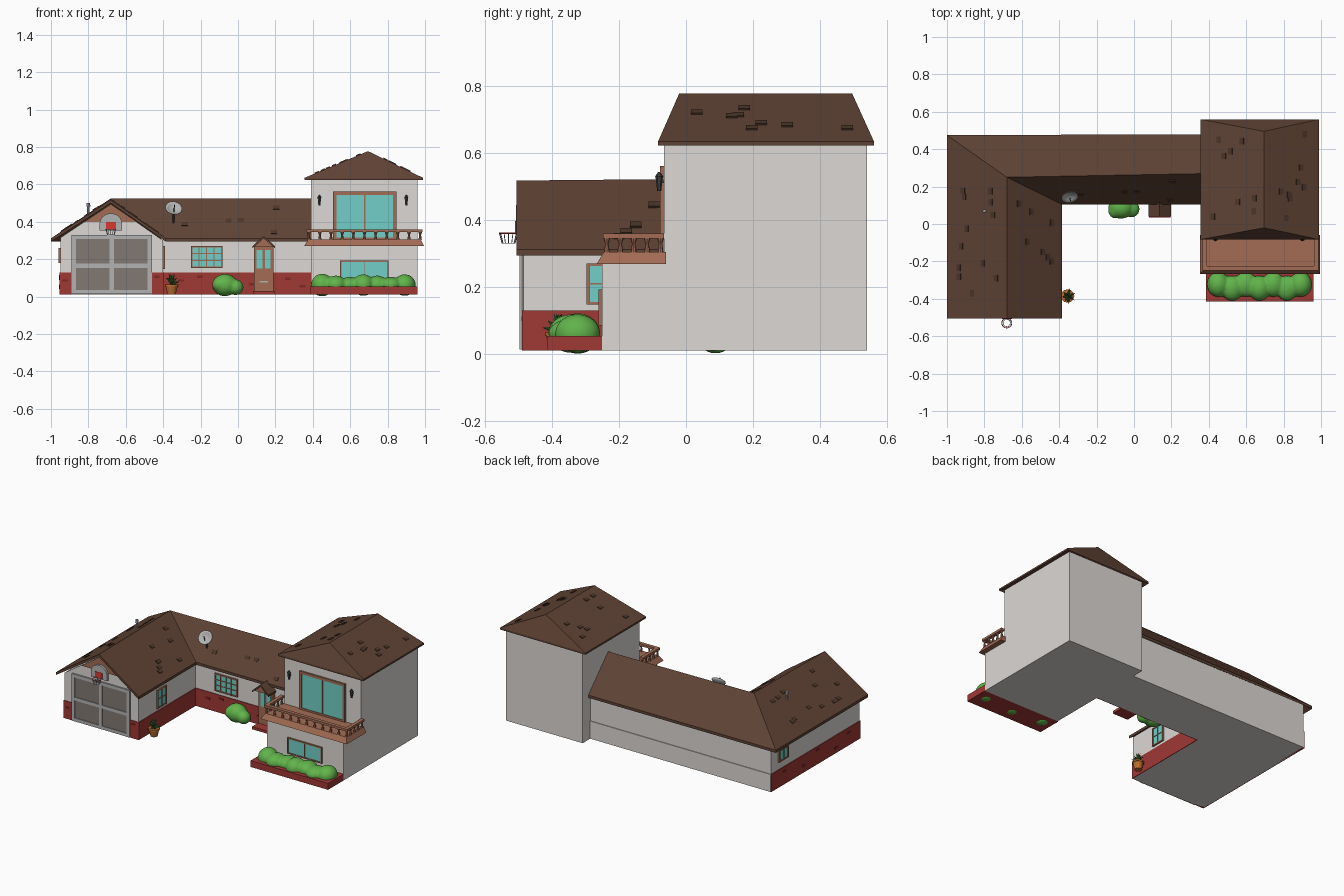
import bpy, bmesh, math, random
from mathutils import Matrix, Vector as V

if "Cube" in bpy.data.objects:
    bpy.data.objects.remove(bpy.data.objects["Cube"])
random.seed(4)

def material(name, r, g, b):
    m = bpy.data.materials.new(name)
    m.diffuse_color = (r, g, b, 1)
    m.use_nodes = True
    m.node_tree.nodes["Principled BSDF"].inputs["Base Color"].default_value = m.diffuse_color
    return m

ROOF = material("roof_brown", .115, .055, .035)
TILE = material("tile_dark", .07, .035, .022)
WALL = material("plaster", .72, .69, .66)
BRICK = material("brick", .35, .04, .036)
DARKBRICK = material("brick_dark", .2, .02, .02)
WOOD = material("wood", .36, .15, .09)
GLASS = material("glass", .17, .62, .57)
LEAF = material("leaf", .12, .45, .07)
STEM = material("plant_green", .05, .16, .04)
POT = material("terracotta", .5, .16, .03)
PANEL = material("door_panel", .22, .19, .17)
GREY = material("light_grey", .45, .45, .45)
DARK = material("dark_metal", .05, .05, .05)
RED = material("red", .7, .04, .03)

def finish(name, bm, mat, smooth=False):
    bmesh.ops.recalc_face_normals(bm, faces=bm.faces[:])
    me = bpy.data.meshes.new(name)
    for f in bm.faces:
        f.smooth = smooth
    bm.to_mesh(me)
    bm.free()
    me.materials.append(mat)
    ob = bpy.data.objects.new(name, me)
    bpy.context.collection.objects.link(ob)
    return ob

def add_box(bm, x0, x1, y0, y1, z0, z1, M=Matrix()):
    m = Matrix.Translation(((x0+x1)/2, (y0+y1)/2, (z0+z1)/2)) @ Matrix.Diagonal((x1-x0, y1-y0, z1-z0, 1))
    bmesh.ops.create_cube(bm, size=1, matrix=M @ m)

def boxes(name, mat, *dims):
    bm = bmesh.new()
    for d in dims:
        add_box(bm, *d)
    return finish(name, bm, mat)

def solid(name, mat, faces, offset):
    """Sheet of faces thickened along an offset vector."""
    bm = bmesh.new()
    for f in faces:
        bm.faces.new([bm.verts.new(p) for p in f])
    bmesh.ops.remove_doubles(bm, verts=bm.verts[:], dist=1e-5)
    g = bmesh.ops.extrude_face_region(bm, geom=bm.faces[:], use_keep_orig=True)['geom']
    bmesh.ops.translate(bm, verts=[v for v in g if isinstance(v, bmesh.types.BMVert)], vec=offset)
    return finish(name, bm, mat)

def gable(name, mat, pts, y0, y1):
    return solid(name, mat, [[(x, y0, z) for x, z in pts]], (0, y1-y0, 0))

def cone(bm, p, q, r0, r1, n=8):
    p, q = V(p), V(q)
    M = Matrix.Translation((p+q)/2) @ (q-p).to_track_quat('Z', 'Y').to_matrix().to_4x4()
    bmesh.ops.create_cone(bm, cap_ends=True, segments=n, radius1=r0, radius2=r1, depth=(q-p).length, matrix=M)

def window(name, loc, w, h, cols, rows, turn=0, t=.008, mat=WOOD):
    M = Matrix.Translation(loc) @ Matrix.Rotation(math.radians(turn), 4, 'Z')
    bm = bmesh.new()
    add_box(bm, -w/2, w/2, -.004, .004, -h/2, h/2, M)
    finish(name + "_pane", bm, GLASS)
    bm = bmesh.new()
    for i in range(cols+1):
        k = t if i in (0, cols) else t*.5
        x = -w/2 + w*i/cols
        add_box(bm, x-k/2, x+k/2, -.009, .005, -h/2-t/2, h/2+t/2, M)
    for i in range(rows+1):
        k = t if i in (0, rows) else t*.5
        z = -h/2 + h*i/rows
        add_box(bm, -w/2, w/2, -.008, .005, z-k/2, z+k/2, M)
    finish(name + "_frame", bm, mat)

def bush(name, lumps):
    bm = bmesh.new()
    for x, y, z, rx, ry, rz in lumps:
        M = Matrix.Translation((x, y, z)) @ Matrix.Diagonal((rx, ry, rz, 1))
        bmesh.ops.create_icosphere(bm, subdivisions=3, radius=1, matrix=M)
    ob = finish(name, bm, LEAF, True)
    r = ob.modifiers.new("blend", 'REMESH')
    r.mode, r.voxel_size, r.use_smooth_shade = 'VOXEL', .008, True
    s = ob.modifiers.new("soften", 'SMOOTH')
    s.iterations = 3

def loose_tiles(name, a, b, c, d, n):
    """Raised tiles scattered over slope a-b (eave) to d-c (ridge)."""
    a, b, c, d = map(V, (a, b, c, d))
    e = (b-a).normalized()
    nn = e.cross(d-a).normalized()
    nn = nn if nn.z > 0 else -nn
    R = Matrix((e, nn.cross(e), nn)).transposed().to_4x4()
    bm = bmesh.new()
    for _ in range(n):
        u, v = random.uniform(.1, .9), random.uniform(.12, .88)
        p = a.lerp(b, u).lerp(d.lerp(c, u), v)
        add_box(bm, -.017, .017, -.012, .012, -.003, .005, Matrix.Translation(p) @ R)
    finish(name, bm, TILE)

# walls
gable("garage_body", WALL, [(-.95, .012), (-.95, .315), (-.68, .495), (-.40, .30), (-.40, .012)], -.485, .2)
boxes("main_body", WALL, (-.95, .40, .12, .455, .012, .31))
boxes("tower_body", WALL, (.39, .96, -.065, .54, .012, .63), (.39, .96, -.25, 0, .012, .28))
boxes("back_base", WALL, (-.95, .39, .44, .46, .012, .13))

# brick plinth
boxes("brick_base", BRICK, (-.955, -.94, -.487, .455, .012, .13), (-.41, -.395, -.487, .12, .012, .13),
      (-.955, -.89, -.489, -.47, .012, .13), (-.46, -.395, -.489, -.47, .012, .13),
      (-.40, .39, .115, .13, .012, .13))
boxes("odd_bricks", DARKBRICK, *[(-.957, -.95, y, y+.035, z, z+.015) for y, z in
      [(-.38, .09), (-.25, .04), (-.05, .1), (.1, .05), (.3, .09)]],
      *[(x, x+.03, .112, .12, z, z+.013) for x, z in [(-.32, .08), (-.22, .1), (.06, .06), (.25, .09), (.33, .05)]],
      (-.94, -.91, -.491, -.48, .08, .093), (-.45, -.42, -.491, -.48, .1, .113))

# long L-shaped roof
A, B, C = (-1, -.505, .312), (-1, .475, .312), (.40, .48, .312)
D, E, F = (.40, .105, .312), (-.385, .105, .312), (-.385, -.505, .312)
R1, R2, R3 = (-.68, -.505, .518), (-.68, .25, .525), (.40, .27, .525)
solid("long_roof", ROOF, [(A, R1, R2, B), (B, R2, R3, C), (D, R3, R2, E), (E, R2, R1, F)], (0, 0, -.018))
# hipped tower roof
a, b, c, d = [(x, y, .635) for x, y in [(.355, -.083), (.99, -.083), (.99, .56), (.355, .56)]]
p, q = (.695, -.02, .778), (.695, .495, .778)
solid("tower_roof", ROOF, [(a, b, p), (b, c, q, p), (c, d, q), (d, a, p, q)], (0, 0, -.012))
for i, (s, n) in enumerate([((A, B, R2, R1), 12), ((F, E, R2, R1), 7), ((E, D, R3, R2), 5),
                            ((b, c, q, p), 8), ((d, a, p, q), 8)]):
    loose_tiles("loose_tiles_%d" % i, *s, n)

# garage front
gable("gable_trim", WOOD, [(-.82, .40), (-.54, .40), (-.68, .495)], -.492, -.48)
boxes("garage_door", PANEL, (-.89, -.46, -.490, -.47, .014, .325))
boxes("garage_door_frame", GREY, *[(x-.011, x+.011, -.496, -.47, .014, .33) for x in (-.878, -.675, -.472)],
      *[(-.889, -.461, -.495, -.47, z-.011, z+.011) for z in (.025, .165, .319)])

# basketball hoop
arc = [(-.68 + .06*math.cos(t*math.pi/12), .39 + .055*math.sin(t*math.pi/12)) for t in range(13)]
gable("backboard", GREY, [(-.62, .355)] + arc + [(-.74, .355)], -.506, -.49)
boxes("backboard_target", RED, (-.707, -.653, -.509, -.50, .36, .398))
bm = bmesh.new()
bmesh.ops.create_cone(bm, cap_ends=False, segments=12, radius1=.019, radius2=.027, depth=.03,
                      matrix=Matrix.Translation((-.68, -.529, .346)))
net = finish("hoop_net", bm, GREY)
net.modifiers.new("strings", 'WIREFRAME').thickness = .003
bpy.ops.mesh.primitive_torus_add(major_radius=.027, minor_radius=.002, major_segments=20, minor_segments=6, location=(-.68, -.529, .361))
hoop = bpy.context.object
hoop.name = "hoop_ring"
hoop.data.materials.append(RED)

# windows and glass doors
window("main_window", (-.168, .117, .212), .16, .11, 4, 3)
window("garage_side_window", (-.398, -.247, .21), .09, .115, 2, 2, 90)
window("left_window", (-.952, .33, .22), .09, .07, 2, 1, -90)
window("tower_low_window", (.675, -.252, .14), .25, .1, 2, 1)
window("balcony_door", (.678, -.068, .43), .32, .245, 2, 1, t=.018)

# front door and porch
boxes("front_door", WOOD, (.085, .19, .098, .13, .03, .275))
boxes("door_glass", GLASS, (.1, .131, .095, .1, .15, .25), (.144, .175, .095, .1, .15, .25))
boxes("mail_slot", GREY, (.115, .16, .095, .1, .075, .085))
gable("porch_gable", WOOD, [(.085, .265), (.19, .265), (.1375, .312)], .055, .13)
solid("porch_roof", ROOF, [[(.077, .04, .27), (.1375, .04, .325), (.1375, .13, .325), (.077, .13, .27)],
      [(.1375, .04, .325), (.198, .04, .27), (.198, .13, .27), (.1375, .13, .325)]], (0, 0, -.012))
boxes("door_step", BRICK, (.08, .195, .035, .13, .012, .03))

# balcony
bm = bmesh.new()
low = [bm.verts.new(v) for v in [(.353, -.266, .27), (.995, -.266, .27), (.995, -.06, .27), (.353, -.06, .27)]]
top = [bm.verts.new(v) for v in [(.375, -.245, .305), (.978, -.245, .305), (.978, -.06, .305), (.375, -.06, .305)]]
bm.faces.new(low)
bm.faces.new(top)
for i in range(4):
    j = (i+1) % 4
    bm.faces.new((low[i], low[j], top[j], top[i]))
finish("balcony_deck", bm, WOOD)
boxes("balcony_rail", WOOD, (.366, .986, -.248, -.224, .345, .36), (.366, .39, -.248, -.065, .345, .36),
      (.962, .986, -.248, -.065, .345, .36))
bm = bmesh.new()
spots = [(.378 + .596*i/10, -.236) for i in range(11)]
spots += [(x, -.236 + .16*i/4) for x in (.378, .974) for i in range(1, 5)]
for x, y in spots:
    cone(bm, (x, y, .303), (x, y, .33), .009, .005)
    cone(bm, (x, y, .33), (x, y, .348), .005, .011)
finish("balusters", bm, WOOD)

# wall lamps
for x in (.435, .90):
    bm = bmesh.new()
    add_box(bm, x-.005, x+.005, -.085, -.06, .51, .518)
    cone(bm, (x, -.08, .487), (x, -.08, .53), .006, .011, 6)
    cone(bm, (x, -.08, .53), (x, -.08, .543), .013, .003, 6)
    finish("wall_lamp", bm, DARK)

# planter and bushes
boxes("planter", BRICK, (.385, .96, -.415, -.25, .012, .055))
bush("planter_bush", [(.45 + .0735*i, -.333 + .01*(-1)**i, .062, .06, .068, .058 - .007*(i % 3) + .003*(i == 0))
                      for i in range(7)])
bush("round_bush", [(-.07, .088, .062, .068, .06, .06), (-.012, .08, .05, .042, .045, .042), (-.1, .07, .065, .038, .04, .04)])

# potted plant
bm = bmesh.new()
cone(bm, (-.355, -.385, .012), (-.355, -.385, .055), .022, .032, 12)
cone(bm, (-.355, -.385, .055), (-.355, -.385, .066), .036, .036, 12)
finish("plant_pot", bm, POT)
bm = bmesh.new()
for i in range(14):
    t, r, h = i*2.4, .018 + .03*(i % 3)/2, .12 - .02*(i % 3)
    r *= .9
    mid = (-.355 + r*.5*math.cos(t), -.385 + r*.5*math.sin(t), .065 + (h-.065)*.7)
    cone(bm, (-.355, -.385, .06), mid, .004, .006, 4)
    cone(bm, mid, (-.355 + r*math.cos(t), -.385 + r*math.sin(t), h), .006, .0005, 4)
finish("plant_leaves", bm, STEM)

# roof pipe
bm = bmesh.new()
cone(bm, (-.80, .07, .42), (-.80, .07, .49), .006, .006)
cone(bm, (-.80, .07, .482), (-.80, .07, .5), .011, .009)
finish("vent_pipe", bm, GREY)

# satellite dish
face = V((.15, -.75, .65)).normalized()
M = Matrix.Translation((-.345, .15, .468)) @ face.to_track_quat('Z', 'Y').to_matrix().to_4x4()
bm = bmesh.new()
rings = [[bm.verts.new(M @ V((r*math.cos(k*math.pi/10), r*math.sin(k*math.pi/10), 8*r*r - .008))) for k in range(20)]
         for r in (.002, .018, .032, .046)]
bm.faces.new(rings[0])
for u, v in zip(rings, rings[1:]):
    for k in range(20):
        j = (k+1) % 20
        bm.faces.new((u[k], u[j], v[j], v[k]))
dish = finish("satellite_dish", bm, GREY, True)
dish.modifiers.new("thickness", 'SOLIDIFY').thickness = .003
bm = bmesh.new()
cone(bm, (-.345, .165, .38), (-.345, .16, .46), .005, .005)
cone(bm, M @ V((0, -.02, 0)), M @ V((0, 0, .035)), .002, .003)
finish("dish_arm", bm, DARK)
